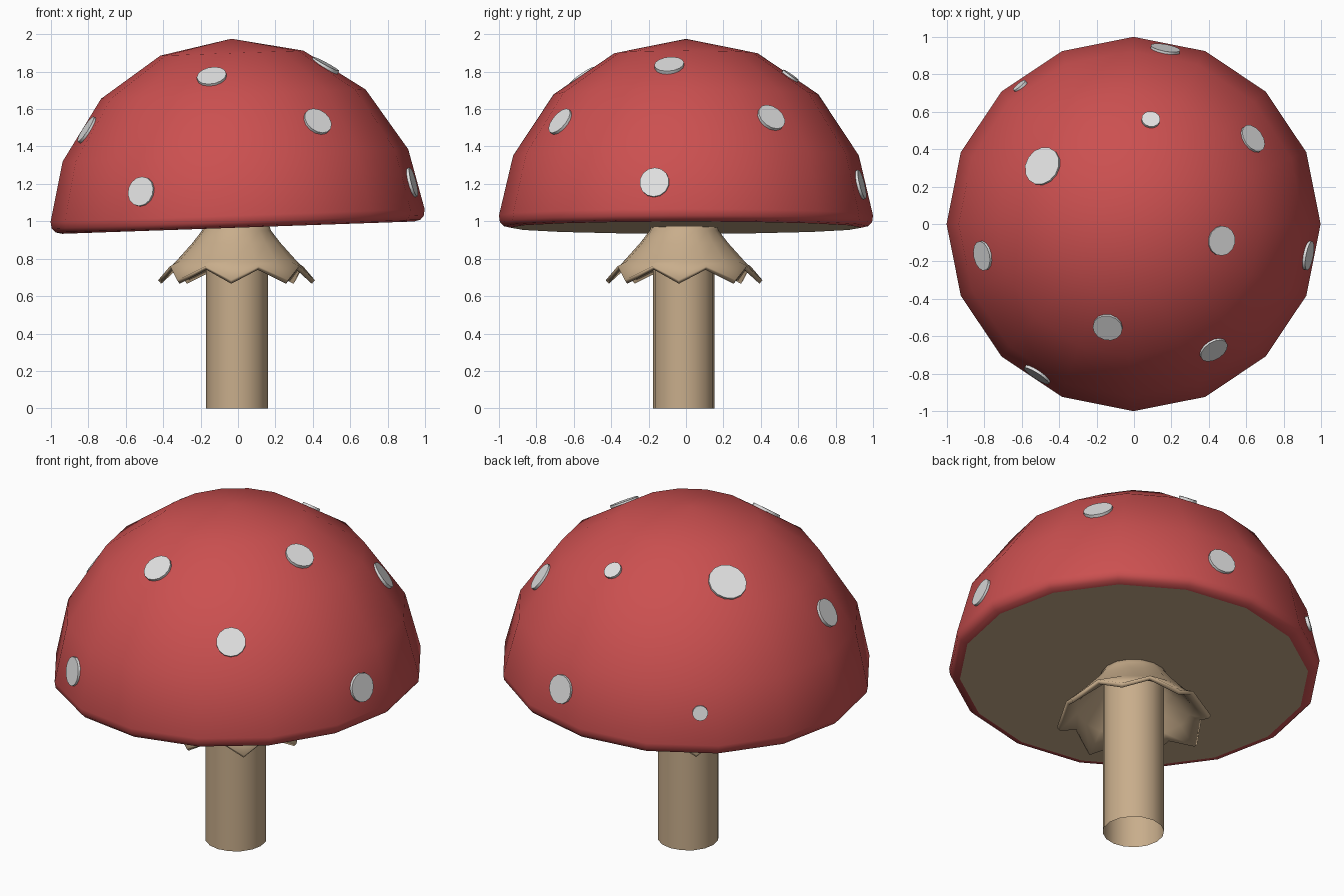
import bpy
import bmesh
from math import cos, sin, tau, radians
from mathutils import Matrix, Vector
from mathutils.bvhtree import BVHTree

if "Cube" in bpy.data.objects:
    bpy.data.objects.remove(bpy.data.objects["Cube"])


def material(name, rgb):
    mat = bpy.data.materials.new(name)
    mat.use_nodes = True
    mat.diffuse_color = (*rgb, 1)
    mat.node_tree.nodes["Principled BSDF"].inputs["Base Color"].default_value = (*rgb, 1)
    return mat


RED = material("cap red", (0.6, 0.08, 0.08))
TAN = material("stem tan", (0.58, 0.42, 0.26))
WHITE = material("spot white", (0.76, 0.76, 0.76))


def finish(bm, name, mat, angle=35):
    mesh = bpy.data.meshes.new(name)
    bm.to_mesh(mesh)
    bm.free()
    mesh.materials.append(mat)
    obj = bpy.data.objects.new(name, mesh)
    bpy.context.collection.objects.link(obj)
    bpy.ops.object.select_all(action="DESELECT")
    obj.select_set(True)
    bpy.context.view_layer.objects.active = obj
    bpy.ops.object.shade_smooth_by_angle(angle=radians(angle))
    return obj


def lathe(rings, sides, apex=None):
    """Skin rings, bottom to top; each ring is (radius, z) or alternating pairs."""
    bm = bmesh.new()
    loops = []
    for ring in rings:
        pts = [ring[i % len(ring)] for i in range(sides)]
        loops.append([bm.verts.new((r * cos(tau * i / sides), r * sin(tau * i / sides), z))
                      for i, (r, z) in enumerate(pts)])
    for low, high in zip(loops, loops[1:]):
        for i in range(sides):
            j = (i + 1) % sides
            bm.faces.new((low[i], low[j], high[j], high[i]))
    if apex is not None:
        top = bm.verts.new((0, 0, apex))
        for i in range(sides):
            bm.faces.new((loops[-1][i], loops[-1][(i + 1) % sides], top))
    return bm


# Cap: slightly tilted half dome with a rounded rim
CENTRE = Vector((0, 0, 0.966))
tilt = Matrix.Translation(CENTRE) @ Matrix.Rotation(radians(-2), 4, "Y")
dome = [(sin(radians(a)), 1.01 * cos(radians(a))) for a in (67.5, 45, 22.5)]
profile = [(0.94, 0), (0.975, 0.008), (0.995, 0.03), (1.0, 0.065)] + dome
bm = lathe([[p] for p in profile], 16, 1.01)
bm.transform(tilt)
surface = BVHTree.FromBMesh(bm)
finish(bm, "cap", RED, 60)

# Underside of the cap
bm = bmesh.new()
bmesh.ops.create_circle(bm, cap_ends=True, segments=16, radius=0.94)
bmesh.ops.reverse_faces(bm, faces=bm.faces)
bm.transform(tilt)
finish(bm, "cap_underside", TAN)

# Stem: open tube
bm = lathe([[(0.165, 0)], [(0.165, 0.98)]], 16)
bm.transform(Matrix.Translation((-0.006, -0.012, 0)))
finish(bm, "stem", TAN)

# Ragged skirt: flared collar with eight points
bm = lathe([[(0.42, 0.685), (0.375, 0.76)], [(0.325, 0.785)], [(0.235, 0.885)],
            [(0.185, 0.95)], [(0.168, 1.0)]], 16)
bm.transform(Matrix.Translation((-0.008, -0.01, 0)) @ Matrix.Rotation(radians(-4), 4, "Z"))
skirt = finish(bm, "skirt", TAN)
solid = skirt.modifiers.new("thickness", "SOLIDIFY")
solid.thickness = 0.025
solid.offset = -1

# Spots: thin discs laid on the cap (x, y, z, radius)
spots = [(0.09, 0.56, 1.78, 0.05), (-0.49, 0.31, 1.77, 0.105), (0.64, 0.46, 1.56, 0.08),
         (0.17, 0.95, 1.2, 0.08), (-0.62, 0.75, 1.19, 0.042), (-0.81, -0.17, 1.49, 0.08),
         (0.47, -0.09, 1.84, 0.08), (0.94, -0.17, 1.21, 0.08), (-0.14, -0.55, 1.77, 0.08),
         (0.43, -0.68, 1.54, 0.08), (-0.52, -0.81, 1.16, 0.08)]
for n, (x, y, z, radius) in enumerate(spots, 1):
    out = (Vector((x, y, z)) - CENTRE).normalized()
    hit = surface.ray_cast(CENTRE + out * 2, -out)[0]
    bm = bmesh.new()
    bmesh.ops.create_cone(bm, cap_ends=True, segments=14, radius1=radius, radius2=radius, depth=0.05)
    bm.transform(Matrix.Translation(hit - out * 0.011) @ out.to_track_quat("Z", "Y").to_matrix().to_4x4())
    finish(bm, f"spot_{n}", WHITE)
